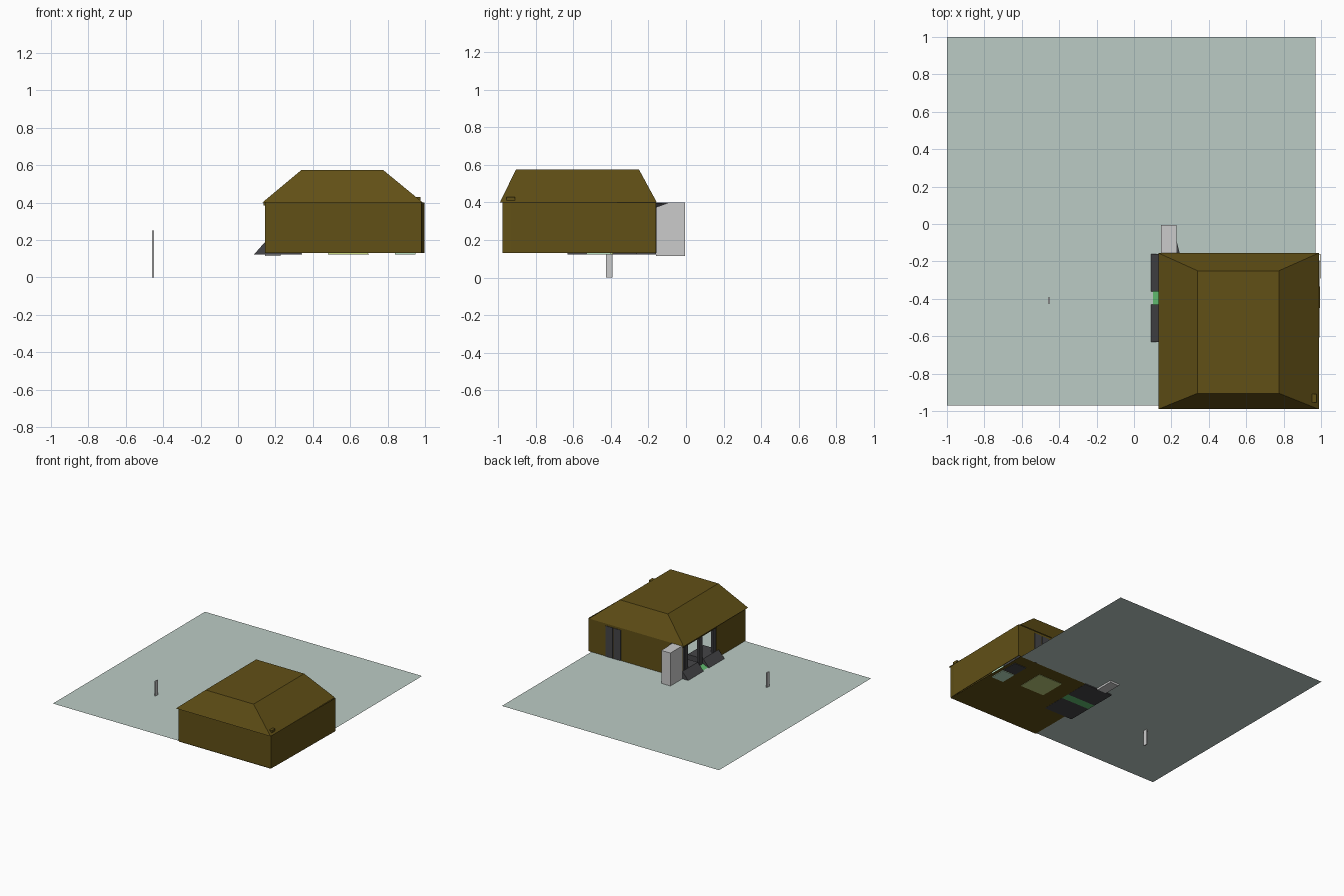
import bpy, bmesh

if "Cube" in bpy.data.objects:
    bpy.data.objects.remove(bpy.data.objects["Cube"])

def material(name, rgb):
    m = bpy.data.materials.new(name)
    m.diffuse_color = (*rgb, 1)
    m.use_nodes = True
    m.node_tree.nodes["Principled BSDF"].inputs["Base Color"].default_value = m.diffuse_color
    return m

BROWN = material("brown", (0.12, 0.08, 0.008))
DARK = material("dark_grey", (0.06, 0.06, 0.065))
GREEN = material("green", (0.12, 0.5, 0.16))
PALE = material("pale_green", (0.5, 0.75, 0.55))
LIME = material("yellow_green", (0.5, 0.6, 0.2))
LAWN = material("pale_teal", (0.5, 0.6, 0.56))

def mesh(name, verts, faces, mat=None, fix=True):
    me = bpy.data.meshes.new(name)
    bm = bmesh.new()
    vs = [bm.verts.new(v) for v in verts]
    for f in faces:
        bm.faces.new([vs[i] for i in f])
    if fix:
        bmesh.ops.recalc_face_normals(bm, faces=bm.faces)
    bm.to_mesh(me)
    bm.free()
    ob = bpy.data.objects.new(name, me)
    bpy.context.collection.objects.link(ob)
    if mat:
        me.materials.append(mat)
    return ob

def rect(x, y, z):
    return [(x[0], y[0], z), (x[1], y[0], z), (x[1], y[1], z), (x[0], y[1], z)]

SIDES = [(i, (i + 1) % 4, (i + 1) % 4 + 4, i + 4) for i in range(4)]

def frustum(name, x, y, z, tx, ty, mat=None, bottom=True):
    """Box whose top rectangle may be smaller than its base."""
    faces = SIDES + [(4, 5, 6, 7)] + ([(3, 2, 1, 0)] if bottom else [])
    return mesh(name, rect(x, y, z[0]) + rect(tx, ty, z[1]), faces, mat)

def box(name, x, y, z, mat=None):
    return frustum(name, x, y, z, x, y, mat)

def sheet(name, x, y, z, mat):
    return mesh(name, rect(x, y, z), [(0, 1, 2, 3)], mat, False)

# Ground, floor and the free-standing post
sheet("ground", (-1, 0.97), (-0.97, 1), 0.13, LAWN)
sheet("house_floor", (0.145, 0.98), (-0.975, -0.16), 0.127, BROWN)
box("garden_post", (-0.46, -0.45), (-0.425, -0.392), (0, 0.25))

# Walls follow an open plan, leaving the entrance on the left side
plan = [(0.145, -0.6), (0.145, -0.975), (0.98, -0.975),
        (0.985, -0.93), (0.998, -0.16), (0.145, -0.16)]
n = len(plan)
walls = mesh("walls", [(x, y, z) for z in (0.13, 0.40) for x, y in plan],
             [(i, i + 1, i + 1 + n, i + n) for i in range(n - 1)], BROWN, False)
thick = walls.modifiers.new("thickness", 'SOLIDIFY')
thick.thickness = 0.006
thick.offset = -1
box("entrance_header", (0.137, 0.152), (-0.6, -0.16), (0.385, 0.40), BROWN)

# Flat-topped hipped roof, with the corner block showing through
frustum("roof", (0.13, 0.988), (-0.99, -0.155), (0.40, 0.575),
        (0.34, 0.775), (-0.905, -0.25), BROWN, bottom=False)
box("corner_block", (0.925, 0.975), (-0.955, -0.91), (0.13, 0.43), BROWN)

# Column behind the house and its small bracket
box("rear_column", (0.145, 0.228), (-0.16, -0.005), (0.115, 0.40))
mesh("column_bracket", [(0.228, -0.16, 0.398), (0.228, -0.09, 0.398),
                        (0.245, -0.16, 0.398), (0.228, -0.16, 0.372)],
     [(0, 1, 2), (0, 1, 3), (1, 2, 3), (0, 2, 3)], DARK)

# Double door in the back wall
for i, x in enumerate((0.702, 0.775)):
    box(f"back_door_{i}", (x, x + 0.066), (-0.163, -0.156), (0.13, 0.38), DARK)

# Entrance frame posts
for i, y in enumerate((-0.6, -0.42, -0.235)):
    box(f"entrance_post_{i}", (0.146, 0.165), (y, y + 0.04), (0.13, 0.39), DARK)
box("entrance_window", (0.15, 0.156), (-0.235, -0.162), (0.13, 0.39), DARK)

# Sloping entrance steps with the green runner in the middle
for name, y, mat in (("left_step", (-0.63, -0.43), DARK),
                     ("green_runner", (-0.43, -0.36), GREEN),
                     ("right_step", (-0.36, -0.16), DARK)):
    top = 0.15 if mat is GREEN else 0.19
    frustum(name, (0.085, 0.345), y, (0.122, top), (0.145, 0.285), y, mat)

# Furniture on the house floor
frustum("table", (0.48, 0.70), (-0.49, -0.27), (0.122, 0.2),
        (0.52, 0.66), (-0.45, -0.31), LIME)
box("bench", (0.84, 0.95), (-0.53, -0.40), (0.122, 0.18), PALE)
box("cabinet", (0.84, 0.95), (-0.39, -0.26), (0.122, 0.22), DARK)
